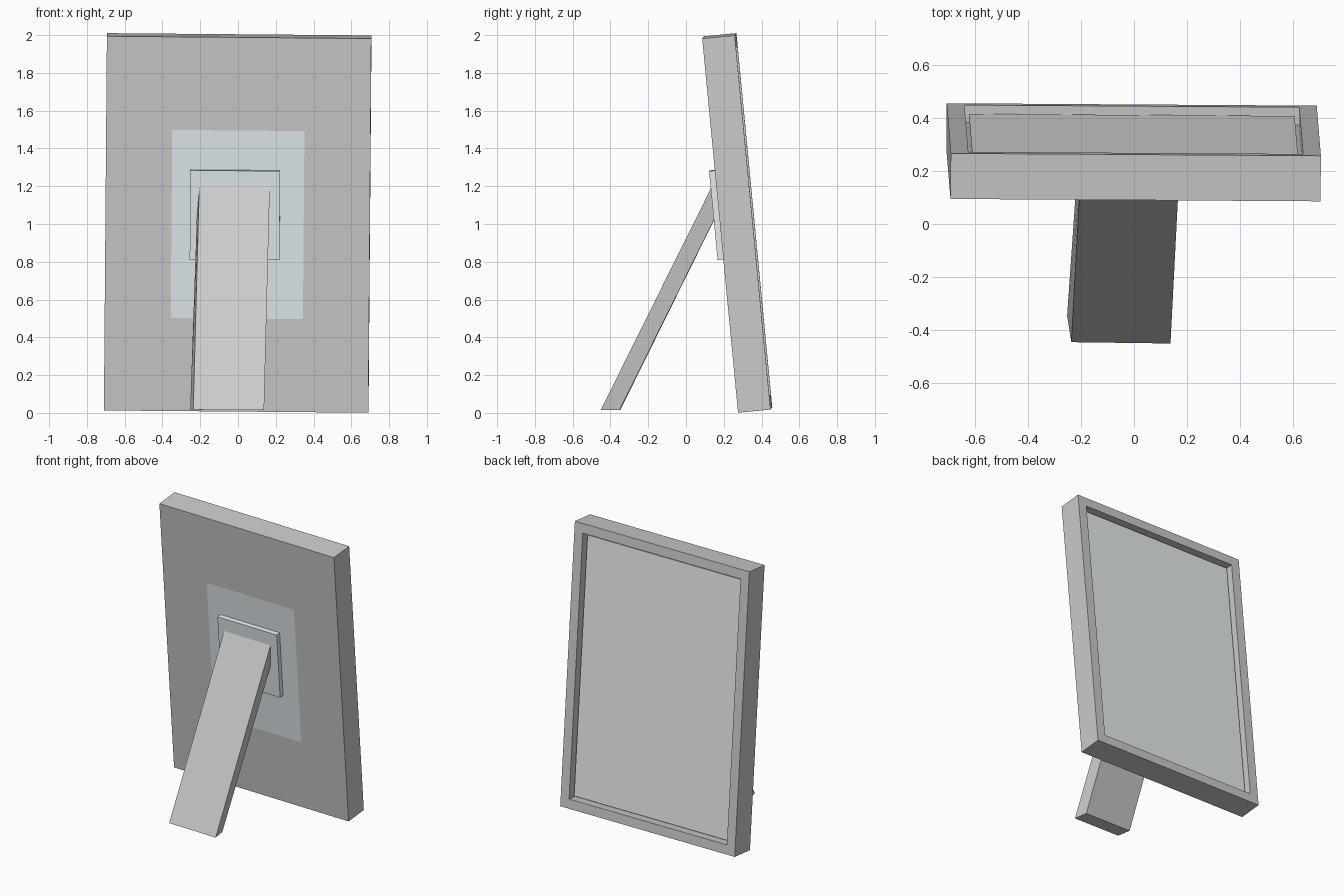
import bpy, bmesh
from mathutils import Matrix, Vector

if "Cube" in bpy.data.objects:
    bpy.data.objects.remove(bpy.data.objects["Cube"])

W, H, T = 1.40, 1.99, 0.173      # frame width, height, depth
BORDER, RECESS = 0.067, 0.067

# Leaning coordinate system: x across, y through, z up the frame
ax = Vector((1.40, -0.009, -0.012)).normalized()
az = Vector((0.0125, -0.189, 1.974)).normalized()
ay = az.cross(ax).normalized()
az = ax.cross(ay).normalized()
LEAN = Matrix.Translation((-0.01, 0.280, 0.007)) @ Matrix((ax, ay, az)).transposed().to_4x4()


def material(name, rgb):
    m = bpy.data.materials.new(name)
    m.diffuse_color = (*rgb, 1)
    m.use_nodes = True
    m.node_tree.nodes["Principled BSDF"].inputs["Base Color"].default_value = m.diffuse_color
    return m


def box(bm, lo, hi):
    lo, hi = Vector(lo), Vector(hi)
    size = Matrix.Diagonal((*(hi - lo), 1))
    bmesh.ops.create_cube(bm, size=1, matrix=Matrix.Translation((lo + hi) / 2) @ size)


def finish(bm, name, mats=(), matrix=None):
    bmesh.ops.recalc_face_normals(bm, faces=bm.faces)
    if matrix:
        bm.transform(matrix)
    me = bpy.data.meshes.new(name)
    bm.to_mesh(me)
    bm.free()
    for m in mats:
        me.materials.append(m)
    ob = bpy.data.objects.new(name, me)
    bpy.context.collection.objects.link(ob)
    return ob


grey = material("grey", (0.8, 0.8, 0.8))
pale_blue = material("pale_blue", (0.77, 0.85, 0.88))
glass = material("glass", (0.79, 0.83, 0.82))

# Frame with recessed opening and a tinted patch on the reverse
bm = bmesh.new()
box(bm, (-W / 2, 0, 0), (W / 2, T, H))
bm.normal_update()
opening = next(f for f in bm.faces if f.normal.y > 0.9)
rear = next(f for f in bm.faces if f.normal.y < -0.9)
bmesh.ops.inset_region(bm, faces=[opening], thickness=BORDER, use_even_offset=True)
floor = bmesh.ops.extrude_face_region(bm, geom=[opening])["geom"]
bmesh.ops.translate(bm, vec=(0, -RECESS, 0),
                    verts=[v for v in floor if isinstance(v, bmesh.types.BMVert)])
if opening.is_valid:
    bmesh.ops.delete(bm, geom=[opening], context='FACES_ONLY')
bmesh.ops.inset_region(bm, faces=[rear], thickness=0.3, use_even_offset=True)
for v in rear.verts:
    v.co.x = 0.35 if v.co.x > 0 else -0.35
    v.co.z = H / 2 + (0.5 if v.co.z > H / 2 else -0.5)
rear.material_index = 1
finish(bm, "frame", (grey, pale_blue), LEAN)

# Picture pane
bm = bmesh.new()
inset = BORDER + 0.017
box(bm, (-W / 2 + inset, T - RECESS - 0.01, inset), (W / 2 - inset, T - 0.032, H - inset))
finish(bm, "picture_pane", (glass,), LEAN)

# Hinge plate
bm = bmesh.new()
box(bm, (-0.252, -0.034, 0.811), (0.223, 0.005, 1.284))
finish(bm, "hinge_plate", (pale_blue,), LEAN)

# Support leg: flat foot, upper end cut flush with the plate
bm = bmesh.new()
foot = [(-0.237, -0.447, 0.017), (0.138, -0.452, 0.014),
        (0.122, -0.352, 0.014), (-0.253, -0.347, 0.017)]
head = [(-0.205, 0.134, 1.19), (0.168, 0.131, 1.187),
        (0.155, 0.152, 1.03), (-0.218, 0.155, 1.033)]
a = [bm.verts.new(p) for p in foot]
b = [bm.verts.new(p) for p in head]
bm.faces.new(a)
bm.faces.new(b)
for i in range(4):
    j = (i + 1) % 4
    bm.faces.new((a[i], a[j], b[j], b[i]))
finish(bm, "support_leg")
